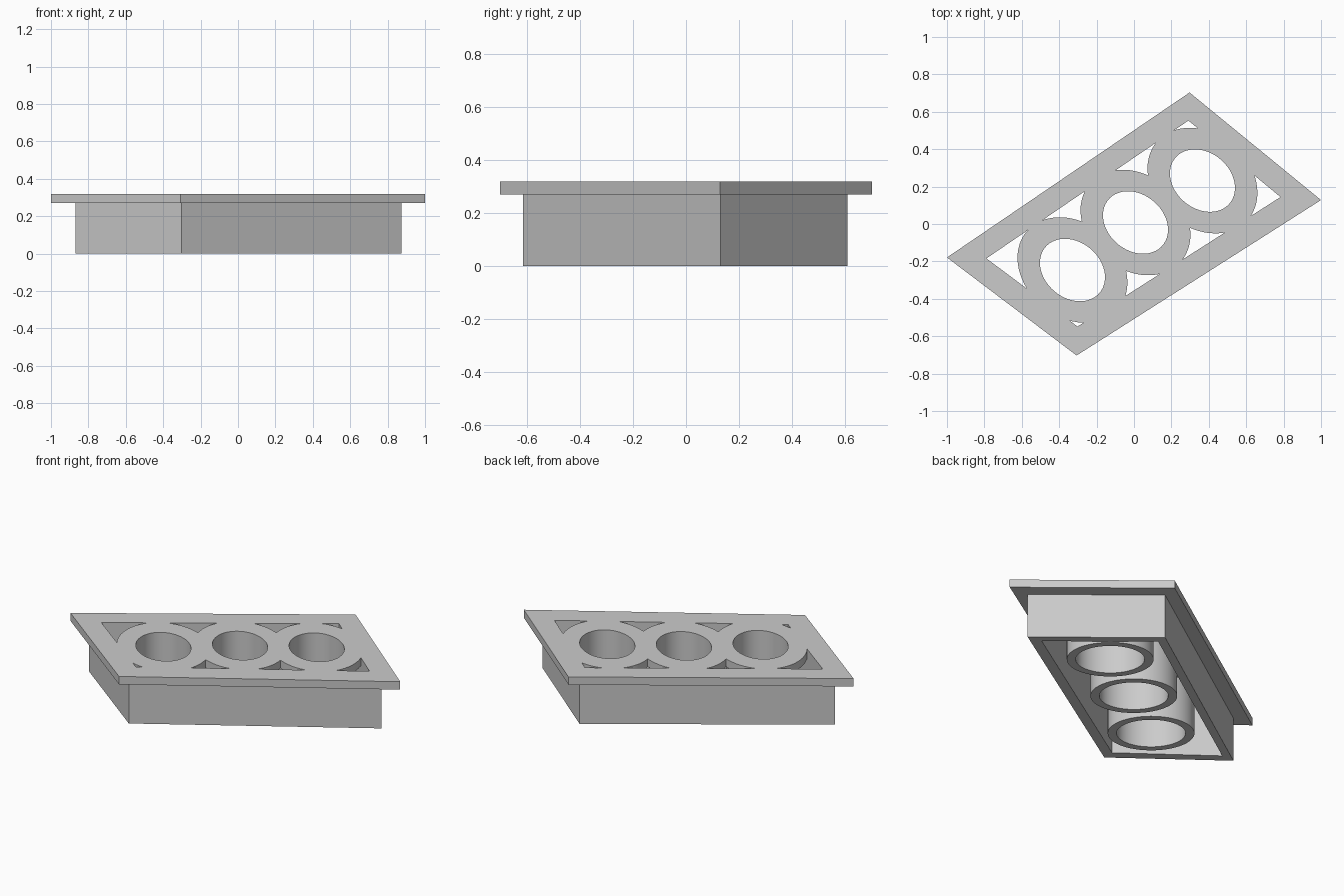
import bpy, bmesh
from math import sin, cos, radians, pi

if "Cube" in bpy.data.objects:
    bpy.data.objects.remove(bpy.data.objects["Cube"])

grey = bpy.data.materials.new("light_grey")
grey.use_nodes = True
colour = (0.6, 0.6, 0.6, 1)
grey.diffuse_color = colour
grey.node_tree.nodes["Principled BSDF"].inputs["Base Color"].default_value = colour

# Skewed outlines and the three oval centres
FLANGE = [(-1, -.179), (-.307, -.703), (1, .128), (.297, .703)]
WALL = [(-.87, -.186), (-.303, -.615), (.873, .13), (.288, .61)]
OPENING = [(-.789, -.184), (-.302, -.548), (.783, .144), (.291, .553)]
CENTRES = [(-.329, -.246), (.008, .008), (.366, .232)]
PLATE_Z, TOP_Z = .27, .318
TUBE_SCALE, RIM_SCALE = 1.26, 1.69


def oval(centre, scale=1.0, sides=64):
    """Tilted ellipse outline."""
    tilt = radians(-40)
    points = []
    for i in range(sides):
        t = 2 * pi * i / sides
        u, v = .1895 * scale * cos(t), .149 * scale * sin(t)
        points.append((centre[0] + u * cos(tilt) - v * sin(tilt),
                       centre[1] + u * sin(tilt) + v * cos(tilt)))
    return points


def prism(name, outer, z0, z1, inner=None):
    """Extruded outline, hollow when an inner outline is given."""
    bm = bmesh.new()

    def loops(points):
        return [[bm.verts.new((x, y, z)) for x, y in points] for z in (z0, z1)]

    def bridge(a, b):
        for i in range(len(a)):
            j = (i + 1) % len(a)
            bm.faces.new((a[i], a[j], b[j], b[i]))

    low, high = loops(outer)
    bridge(low, high)
    if inner:
        in_low, in_high = loops(inner)
        bridge(in_high, in_low)
        bridge(in_low, low)
        bridge(high, in_high)
    else:
        bm.faces.new(low[::-1])
        bm.faces.new(high)
    bmesh.ops.recalc_face_normals(bm, faces=bm.faces)
    mesh = bpy.data.meshes.new(name)
    bm.to_mesh(mesh)
    bm.free()
    mesh.materials.append(grey)
    obj = bpy.data.objects.new(name, mesh)
    bpy.context.collection.objects.link(obj)
    return obj


def cut(obj, cutters):
    """Subtract the cutters, then discard them."""
    for cutter in cutters:
        cutter.hide_render = True
        mod = obj.modifiers.new("cut", "BOOLEAN")
        mod.operation, mod.solver, mod.object = "DIFFERENCE", "EXACT", cutter
    graph = bpy.context.evaluated_depsgraph_get()
    graph.update()
    mesh = bpy.data.meshes.new_from_object(obj.evaluated_get(graph))
    obj.modifiers.clear()
    obj.data = mesh
    for cutter in cutters:
        bpy.data.objects.remove(cutter)


# Top plate: corner windows around the oval rims, then the oval holes
plate = prism("top_plate", FLANGE, PLATE_Z, TOP_Z)
windows = prism("window_cutter", OPENING, PLATE_Z - .1, TOP_Z + .1)
cut(windows, [prism("rim_cutter", oval(c, RIM_SCALE), 0, 1) for c in CENTRES])
cut(plate, [windows] + [prism("hole_cutter", oval(c), 0, 1) for c in CENTRES])

# Skirt wall and tubes below the plate
parts = [plate, prism("skirt_wall", WALL, 0, PLATE_Z, OPENING)]
for label, c in zip(("right", "middle", "left"), CENTRES):
    parts.append(prism(label + "_tube", oval(c, TUBE_SCALE), 0, PLATE_Z, oval(c)))

bpy.ops.object.select_all(action="DESELECT")
for part in parts:
    part.select_set(True)
bpy.context.view_layer.objects.active = plate
bpy.ops.object.shade_smooth_by_angle(angle=radians(30))
